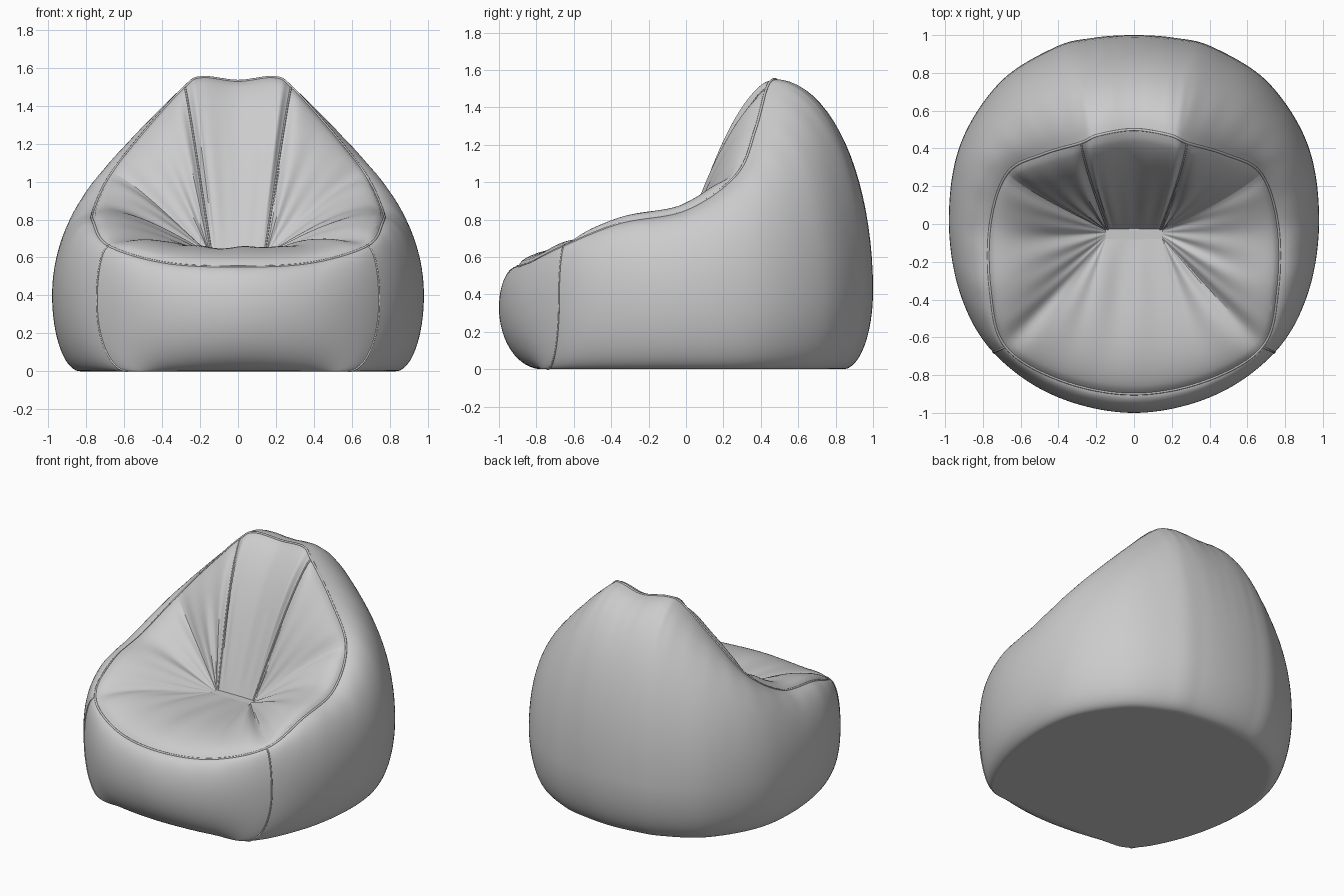
import bpy
import bmesh
from math import sin, cos, pi, exp
from mathutils import Vector

cube = bpy.data.objects.get("Cube")
if cube:
    bpy.data.objects.remove(cube)

fabric = bpy.data.materials.new("grey fabric")
fabric.use_nodes = True
grey = (0.6, 0.6, 0.6, 1)
fabric.diffuse_color = grey
fabric.node_tree.nodes["Principled BSDF"].inputs["Base Color"].default_value = grey

# Stations from front centre round to back centre: rim, belly, base outline
HALF = [
    ((0, -.90, .55), (0, -1, .33), (0, -.77)),
    ((.38, -.83, .57), (.42, -.91, .34), (.32, -.77)),
    ((.68, -.65, .66), (.745, -.68, .37), (.58, -.74)),
    ((.76, -.35, .78), (.92, -.37, .4), (.76, -.4)),
    ((.76, 0, .85), (.98, .02, .4), (.83, 0)),
    ((.67, .27, 1.04), (.92, .42, .41), (.79, .34)),
    ((.48, .37, 1.28), (.71, .75, .42), (.6, .64)),
    ((.28, .43, 1.5), (.42, .935, .42), (.36, .78)),
    ((.19, .47, 1.55), (.22, .985, .42), (.2, .82)),
    ((0, .5, 1.53), (0, 1, .42), (0, .84)),
]
BACK = len(HALF) - 1
COUNT = 2 * BACK
SEAMS = (-5, -2, 2, 5, 7, 11, 13, 16)
STEPS = 12


def station(index, kind):
    """Control point of one outline, mirrored past the back centre."""
    index %= COUNT
    side = 1 if index <= BACK else -1
    point = Vector(HALF[min(index, COUNT - index)][kind]).to_3d()
    point.x *= side
    return point


def outline(p, kind):
    """Smooth closed curve through the stations."""
    i = int(p // 1)
    t = p - i
    a, b, c, d = (station(i + k, kind) for k in (-1, 0, 1, 2))
    return b + (c - a) * t / 2 + (a - b * 2.5 + c * 2 - d / 2) * t**2 \
        + (b * 1.5 - a / 2 - c * 1.5 + d / 2) * t**3


def shell_point(p, v):
    """Outside skin: v = 0 base, 1 belly, 2 rim."""
    rim, belly, base = (outline(p, k) for k in range(3))
    low = v < 1
    end = base if low else rim
    angle = abs(1 - v) * pi / 2
    point = end + (belly - end) * cos(angle)
    point.z = belly.z + (end.z - belly.z) * sin(angle)
    # gathers under the rim seam
    if not low:
        point += (belly - rim).normalized() * .006 * sin(p * 13) * sin(pi * v) ** 2 * (v - 1)
    return point


def seat_point(p, u):
    """Inside skin: u = 0 rim, 1 crease at the bottom of the seat."""
    rim = outline(p, 0)
    x = max(-.3, min(.3, rim.x))
    pit = Vector((x * .5, -.045 + rim.y * .04, .62))
    lean = max(0, min(1, rim.z - .55))
    push = Vector((0, -.9 * lean, 1 - .5 * lean)).normalized()
    gap = min(abs((p - s + BACK) % COUNT - BACK) for s in SEAMS)
    puff = .078 * (1 - .45 * exp(-(gap / .22) ** 2)) * sin(pi * u ** .6)
    folds = .009 * (sin(p * 5.3) + sin(p * 8.9 + 1)) * sin(pi * u) * u
    if 7 < p < 11:
        folds *= .3
    return rim.lerp(pit, u) + push * (puff + folds)


def finish(name, bm):
    mesh = bpy.data.meshes.new(name)
    bm.to_mesh(mesh)
    bm.free()
    mesh.materials.append(fabric)
    obj = bpy.data.objects.new(name, mesh)
    bpy.context.collection.objects.link(obj)
    bpy.ops.object.select_all(action="DESELECT")
    obj.select_set(True)
    bpy.context.view_layer.objects.active = obj
    bpy.ops.object.shade_smooth_by_angle()


def panel(name, surface, start, stop, top, rows):
    """Cloth panel between two stations."""
    bm = bmesh.new()
    columns = (stop - start) * STEPS
    grid = [[bm.verts.new(surface(start + c / STEPS, top * r / rows))
             for c in range(columns + 1)] for r in range(rows + 1)]
    for lower, upper in zip(grid, grid[1:]):
        for c in range(columns):
            bm.faces.new((lower[c], lower[c + 1], upper[c + 1], upper[c]))
    finish(name, bm)


def cap(name, surface, level, flip):
    """Flat patch closing a loop."""
    bm = bmesh.new()
    loop = [bm.verts.new(surface(k / STEPS, level)) for k in range(COUNT * STEPS)]
    bm.faces.new(loop[::-1] if flip else loop)
    finish(name, bm)


def piping(name, points, radius, closed=False):
    curve = bpy.data.curves.new(name, "CURVE")
    curve.dimensions = "3D"
    curve.bevel_depth = radius
    curve.bevel_resolution = 2
    spline = curve.splines.new("POLY")
    spline.points.add(len(points) - 1)
    for target, point in zip(spline.points, points):
        target.co = (*point, 1)
    spline.use_cyclic_u = closed
    curve.materials.append(fabric)
    bpy.context.collection.objects.link(bpy.data.objects.new(name, curve))


# Outside: front panel, wrap-round body and flat bottom
panel("front_panel", shell_point, -2, 2, 2, 32)
panel("side_and_back_panel", shell_point, 2, 16, 2, 40)
cap("bottom_panel", shell_point, 0, True)

# Inside: seat, two wings and the narrow backrest strip
panel("seat_cushion", seat_point, -5, 5, 1, 36)
panel("left_wing", seat_point, 5, 7, 1, 36)
panel("right_wing", seat_point, 11, 13, 1, 36)
panel("backrest_strip", seat_point, 7, 11, 1, 36)
cap("seat_crease", seat_point, 1, False)

# Stitched seams
ring = [seat_point(k / STEPS, 0) for k in range(COUNT * STEPS)]
piping("rim_seam", ring, .007, True)
for side, front, back in (("left", 2, 7), ("right", 16, 11)):
    piping(side + "_front_seam", [shell_point(front, k / 16) for k in range(33)], .005)
    piping(side + "_backrest_seam", [seat_point(back, k / 30) for k in range(31)], .005)
